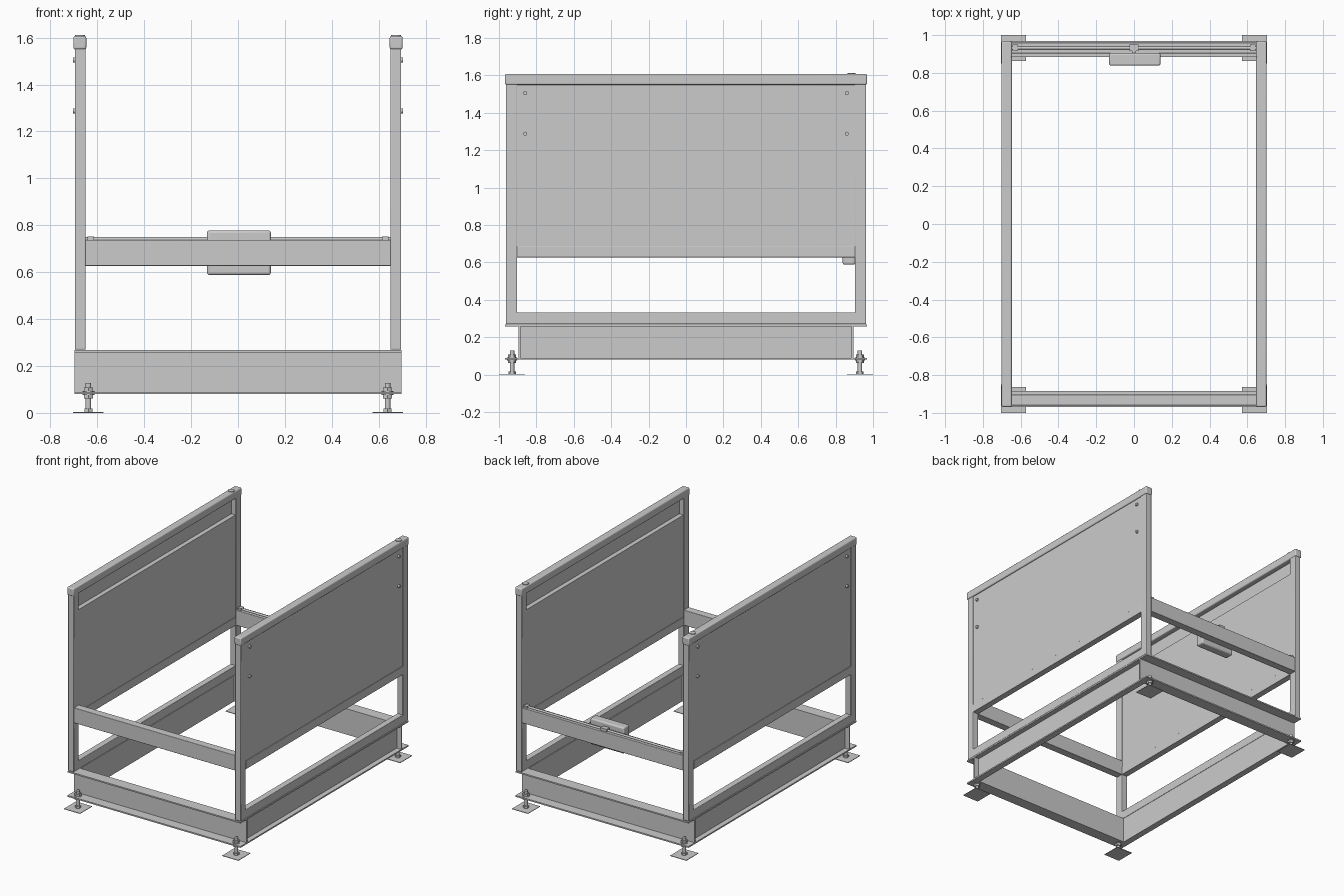
import bpy, bmesh
from mathutils import Vector, Matrix

if "Cube" in bpy.data.objects:
    bpy.data.objects.remove(bpy.data.objects["Cube"])


def finish(name, bm, bevel=0.0, smooth=False):
    bmesh.ops.recalc_face_normals(bm, faces=bm.faces)
    me = bpy.data.meshes.new(name)
    bm.to_mesh(me)
    bm.free()
    ob = bpy.data.objects.new(name, me)
    bpy.context.collection.objects.link(ob)
    if bevel:
        m = ob.modifiers.new("bevel", 'BEVEL')
        m.width, m.segments = bevel, 3
    if smooth or bevel:
        bpy.context.view_layer.objects.active = ob
        ob.select_set(True)
        bpy.ops.object.shade_smooth_by_angle()
        ob.select_set(False)
    return ob


def box(name, x, y, z, bevel=0.0):
    lo = Vector((min(x), min(y), min(z)))
    hi = Vector((max(x), max(y), max(z)))
    bm = bmesh.new()
    mat = Matrix.Translation((lo + hi) / 2) @ Matrix.Diagonal((*(hi - lo), 1))
    bmesh.ops.create_cube(bm, size=1, matrix=mat)
    return finish(name, bm, bevel)


def cyl(name, a, b, r, sides=16):
    a, b = Vector(a), Vector(b)
    bm = bmesh.new()
    rot = (b - a).to_track_quat('Z', 'Y').to_matrix().to_4x4()
    bmesh.ops.create_cone(bm, cap_ends=True, segments=sides, radius1=r, radius2=r,
                          depth=(b - a).length,
                          matrix=Matrix.Translation((a + b) / 2) @ rot)
    return finish(name, bm, smooth=sides > 8)


def channel(name, web, lip, z0, z1, half, along_x, t=0.01):
    """C-section beam: web plane, flanges reaching out to lip."""
    s = t if lip > web else -t
    prof = [(web, z0), (lip, z0), (lip, z0 + t), (web + s, z0 + t),
            (web + s, z1 - t), (lip, z1 - t), (lip, z1), (web, z1)]
    bm = bmesh.new()
    vs = [bm.verts.new((-half, p, z) if along_x else (p, -half, z)) for p, z in prof]
    f = bm.faces.new(vs)
    ext = bmesh.ops.extrude_face_region(bm, geom=[f])["geom"]
    d = (2 * half, 0, 0) if along_x else (0, 2 * half, 0)
    bmesh.ops.translate(bm, vec=d, verts=[v for v in ext if isinstance(v, bmesh.types.BMVert)])
    return finish(name, bm)


for s in (-1, 1):
    side = "left" if s < 0 else "right"
    end = "front" if s < 0 else "back"

    # base channels, open outward
    channel(f"base_beam_{end}", s * 0.885, s * 0.968, 0.08, 0.268, 0.697, True)
    channel(f"base_beam_{side}", s * 0.65, s * 0.697, 0.08, 0.268, 0.89, False)

    # side frame tubes
    X = (s * 0.65, s * 0.696)
    for e in (-1, 1):
        box(f"{side}_post", X, (e * 0.903, e * 0.963), (0.27, 1.56), 0.004)
    box(f"{side}_bottom_rail", X, (-0.91, 0.91), (0.27, 0.333), 0.004)
    box(f"{side}_middle_rail", X, (-0.904, 0.904), (0.627, 0.688), 0.002)
    box(f"{side}_handrail", (s * 0.647, s * 0.702), (-0.968, 0.968), (1.55, 1.607), 0.008)
    cyl(f"{side}_rail_button", (s * 0.674, 0.885, 1.60), (s * 0.674, 0.885, 1.612), 0.022)

    # outer sheet and lower inner sheet
    box(f"{side}_outer_panel", (s * 0.686, s * 0.692), (-0.904, 0.904), (0.68, 1.555))
    box(f"{side}_inner_panel", (s * 0.653, s * 0.659), (-0.904, 0.904), (0.68, 1.43))
    box(f"{side}_inner_panel_top", (s * 0.653, s * 0.688), (-0.904, 0.904), (1.424, 1.43))
    for e in (-1, 1):
        for z in (1.288, 1.505):
            cyl(f"{side}_panel_bolt", (s * 0.69, e * 0.86, z), (s * 0.704, e * 0.86, z), 0.011)

    # cross bars
    box(f"{end}_cross_bar", (-0.651, 0.651), (s * 0.903, s * 0.96), (0.627, 0.738), 0.003)

    # levelling feet
    for e in (-1, 1):
        x, y = s * 0.638, e * 0.93
        box("foot_plate", (s * 0.573, s * 0.703), (e * 0.862, e * 1.0), (0, 0.004))
        cyl("foot_stud", (x, y, 0.003), (x, y, 0.128), 0.012)
        cyl("foot_collar", (x, y, 0.003), (x, y, 0.018), 0.02, 6)
        for z0, z1, r, n in ((0.062, 0.077, 0.022, 6), (0.077, 0.081, 0.026, 16),
                             (0.089, 0.093, 0.026, 16), (0.093, 0.108, 0.022, 6)):
            cyl("foot_nut", (x, y, z0), (x, y, z1), r, n)

    # rod bearings on the back bar
    box("rod_bearing", (s * 0.615, s * 0.642), (0.915, 0.95), (0.735, 0.752))

# rod, clamp and latch box at the back
cyl("latch_rod", (-0.65, 0.932, 0.742), (0.65, 0.932, 0.742), 0.008)
box("rod_clamp", (-0.025, 0.025), (0.915, 0.95), (0.735, 0.757))
box("clamp_arm", (-0.01, 0.01), (0.9, 0.93), (0.738, 0.752))
box("latch_box", (-0.132, 0.14), (0.838, 0.905), (0.588, 0.778), 0.01)
